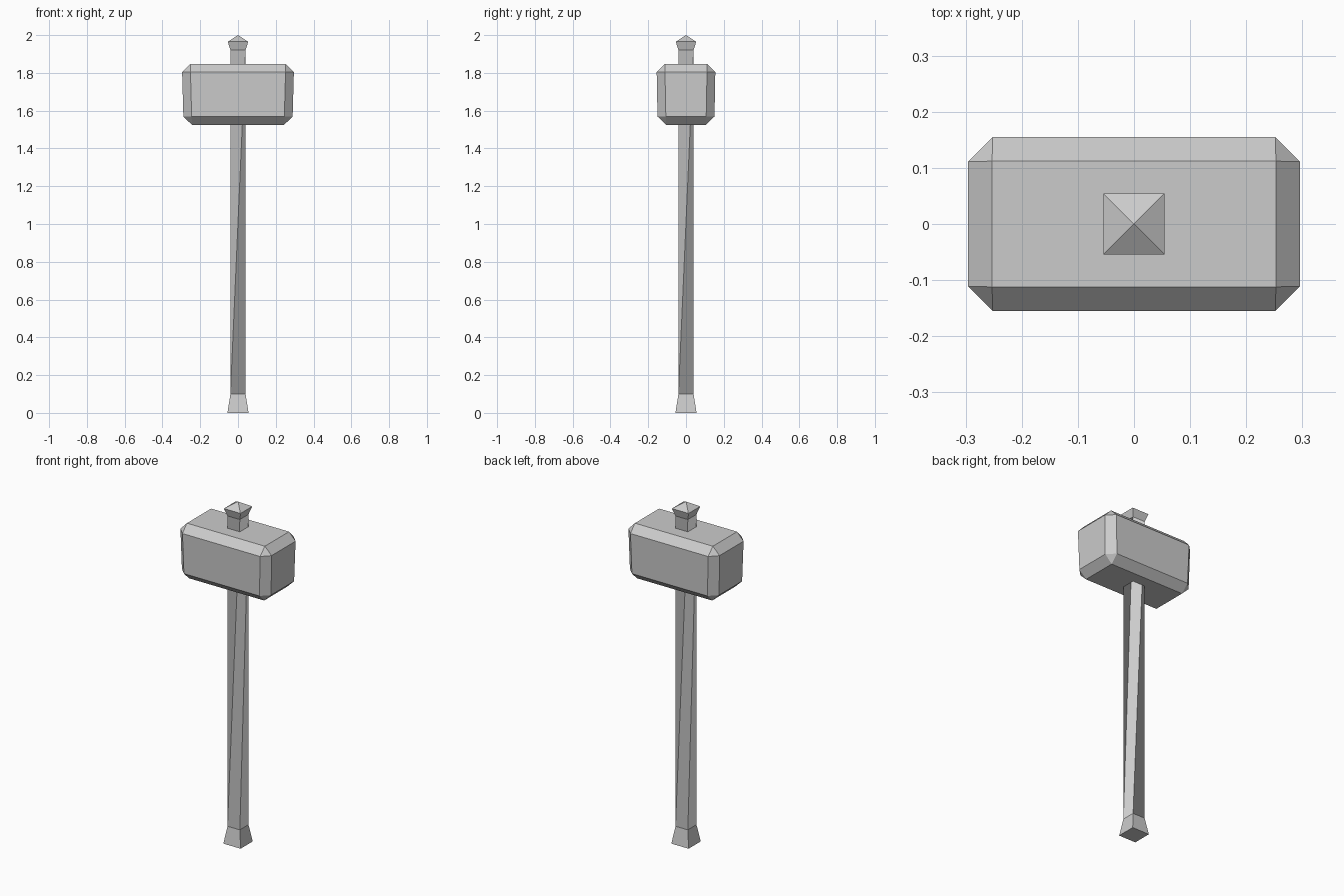
import bpy, bmesh

if "Cube" in bpy.data.objects:
    bpy.data.objects.remove(bpy.data.objects["Cube"])


def make_object(name, bm):
    mesh = bpy.data.meshes.new(name)
    bm.to_mesh(mesh)
    bm.free()
    obj = bpy.data.objects.new(name, mesh)
    bpy.context.collection.objects.link(obj)
    return obj


def square_ring(bm, half, z):
    corners = [(-1, -1), (1, -1), (1, 1), (-1, 1)]
    return [bm.verts.new((x * half, y * half, z)) for x, y in corners]


def bridge(bm, low, up, shift=0):
    for i in range(4):
        j = (i + 1) % 4
        bm.faces.new((low[j], up[(j + shift) % 4], up[(i + shift) % 4], low[i]))


# Handle: flared butt, quarter-twisted square shaft, pointed cap
bm = bmesh.new()
butt = square_ring(bm, 0.056, 0.0)
grip = square_ring(bm, 0.04, 0.10)
neck = square_ring(bm, 0.04, 1.92)
cap = square_ring(bm, 0.054, 1.965)
tip = bm.verts.new((0, 0, 2.0))
bm.faces.new(butt[::-1])
bridge(bm, butt, grip)
bridge(bm, grip, neck, 1)
bridge(bm, neck, cap)
for i in range(4):
    bm.faces.new((cap[i], cap[(i + 1) % 4], tip))
make_object("handle", bm)

# Head: block tapering slightly downwards, with every edge chamfered
bm = bmesh.new()
bmesh.ops.create_cube(bm, size=2)
for v in bm.verts:
    top = v.co.z > 0
    v.co.x *= 0.297 if top else 0.288
    v.co.y *= 0.156 if top else 0.150
    v.co.z = 1.848 if top else 1.525
bmesh.ops.bevel(bm, geom=bm.edges[:], offset=0.044, offset_type='OFFSET',
                segments=1, affect='EDGES')
make_object("head", bm)
